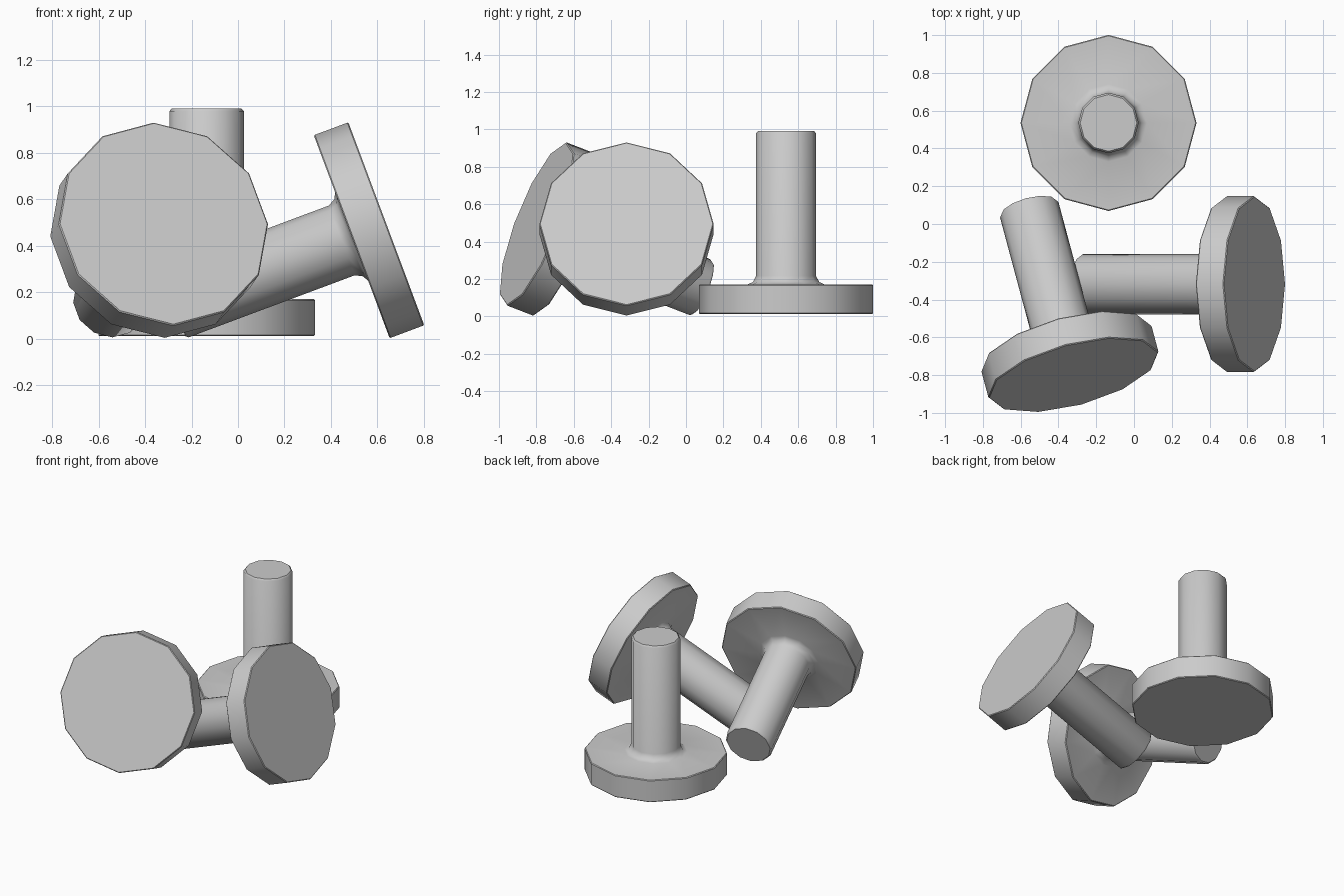
import bpy, bmesh
from math import radians, tau
from mathutils import Matrix, Vector

if "Cube" in bpy.data.objects:
    bpy.data.objects.remove(bpy.data.objects["Cube"])

# Half profile (radius, height): head, small fillet, shank with bevelled tip
PROFILE = [(0, 0), (0.461, 0), (0.466, 0.005), (0.466, 0.154), (0.461, 0.159),
           (0.205, 0.159), (0.177, 0.172), (0.16, 0.205),
           (0.16, 0.967), (0.15, 0.979), (0, 0.979)]
SIDES = 12


def rivet(name, location, tilt=0, yaw=0):
    """Lathe the profile, then tilt it and turn it; origin is the head's outer face."""
    bm = bmesh.new()
    verts = [bm.verts.new((r, 0, z)) for r, z in PROFILE]
    edges = [bm.edges.new(pair) for pair in zip(verts, verts[1:])]
    bmesh.ops.spin(bm, geom=verts + edges, cent=(0, 0, 0), axis=(0, 0, 1),
                   angle=tau, steps=SIDES, use_duplicate=False)
    bmesh.ops.remove_doubles(bm, verts=bm.verts, dist=1e-4)
    bmesh.ops.recalc_face_normals(bm, faces=bm.faces)
    bm.transform(Matrix.Translation(Vector(location))
                 @ Matrix.Rotation(radians(yaw), 4, 'Z')
                 @ Matrix.Rotation(radians(tilt), 4, 'Y'))
    mesh = bpy.data.meshes.new(name)
    bm.to_mesh(mesh)
    bm.free()
    ob = bpy.data.objects.new(name, mesh)
    bpy.context.collection.objects.link(ob)
    bpy.ops.object.select_all(action='DESELECT')
    ob.select_set(True)
    bpy.context.view_layer.objects.active = ob
    bpy.ops.object.shade_smooth_by_angle(angle=radians(40))
    return ob


# One standing on its head, two lying on the rim of the head and the shank tip
rivet("standing_rivet", (-0.135, 0.535, 0.012))
rivet("lying_rivet_right", (0.638, -0.318, 0.495), 110.5, 180)
rivet("lying_rivet_front", (-0.32, -0.80, 0.495), 110.5, 105)
